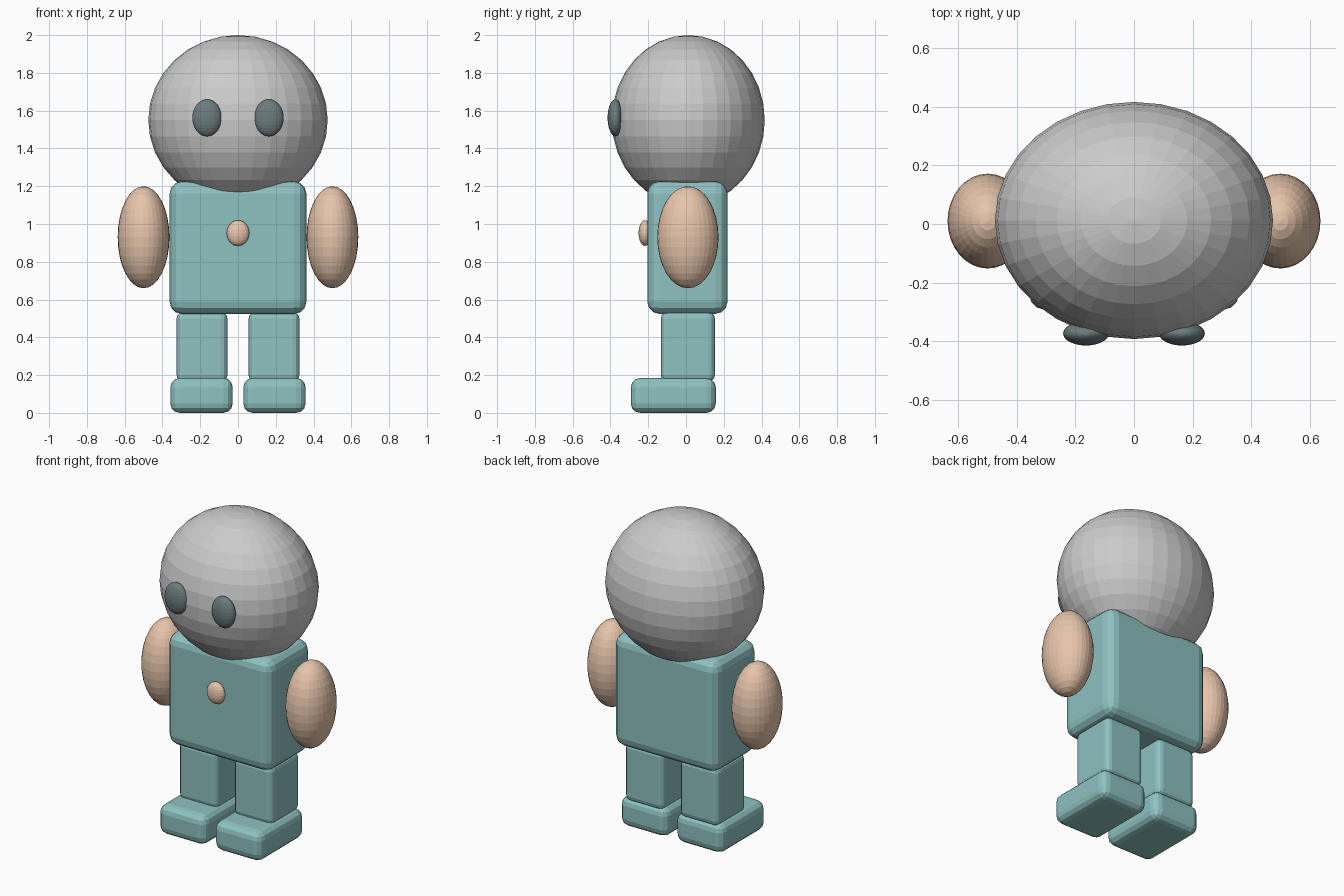
import bpy

if "Cube" in bpy.data.objects:
    bpy.data.objects.remove(bpy.data.objects["Cube"])


def material(name, rgb):
    m = bpy.data.materials.new(name)
    m.diffuse_color = (*rgb, 1)
    m.use_nodes = True
    m.node_tree.nodes["Principled BSDF"].inputs["Base Color"].default_value = m.diffuse_color
    return m


TEAL = material("teal", (0.27, 0.54, 0.53))
PEACH = material("peach", (0.80, 0.56, 0.41))
SLATE = material("slate", (0.15, 0.20, 0.21))


def finish(name, mat):
    ob = bpy.context.object
    ob.name = name
    if mat:
        ob.data.materials.append(mat)
    return ob


def ellipsoid(name, loc, radii, mat=None, segs=32, rings=16):
    bpy.ops.mesh.primitive_uv_sphere_add(segments=segs, ring_count=rings, radius=1, location=loc)
    bpy.context.object.scale = radii
    bpy.ops.object.transform_apply(location=False, rotation=False, scale=True)
    return finish(name, mat)


def rounded_box(name, lo, hi, bevel, mat):
    loc = [(a + b) / 2 for a, b in zip(lo, hi)]
    bpy.ops.mesh.primitive_cube_add(size=1, location=loc)
    bpy.context.object.scale = [b - a for a, b in zip(lo, hi)]
    bpy.ops.object.transform_apply(location=False, rotation=False, scale=True)
    ob = finish(name, mat)
    mod = ob.modifiers.new("rounding", 'BEVEL')
    mod.width, mod.segments = bevel, 3
    return ob


# Head, torso and belly button
ellipsoid("head", (0, 0.012, 1.55), (0.475, 0.405, 0.45))
rounded_box("torso", (-0.362, -0.205, 0.524), (0.362, 0.22, 1.226), 0.065, TEAL)
ellipsoid("button", (0, -0.217, 0.952), (0.06, 0.034, 0.068), PEACH, 24, 12)

# Mirrored parts: eyes, arms, legs, feet
for side, s in (("right", -1), ("left", 1)):
    ellipsoid(f"eye_{side}", (s * 0.164, -0.374, 1.562), (0.078, 0.041, 0.098), SLATE)
    ellipsoid(f"arm_{side}", (s * 0.5, 0.01, 0.93), (0.137, 0.162, 0.27), PEACH)
    x0, x1 = sorted((s * 0.056, s * 0.325))
    rounded_box(f"leg_{side}", (x0, -0.133, 0.165), (x1, 0.153, 0.535), 0.035, TEAL)
    x0, x1 = sorted((s * 0.028, s * 0.358))
    rounded_box(f"foot_{side}", (x0, -0.292, 0.0), (x1, 0.158, 0.185), 0.05, TEAL)
